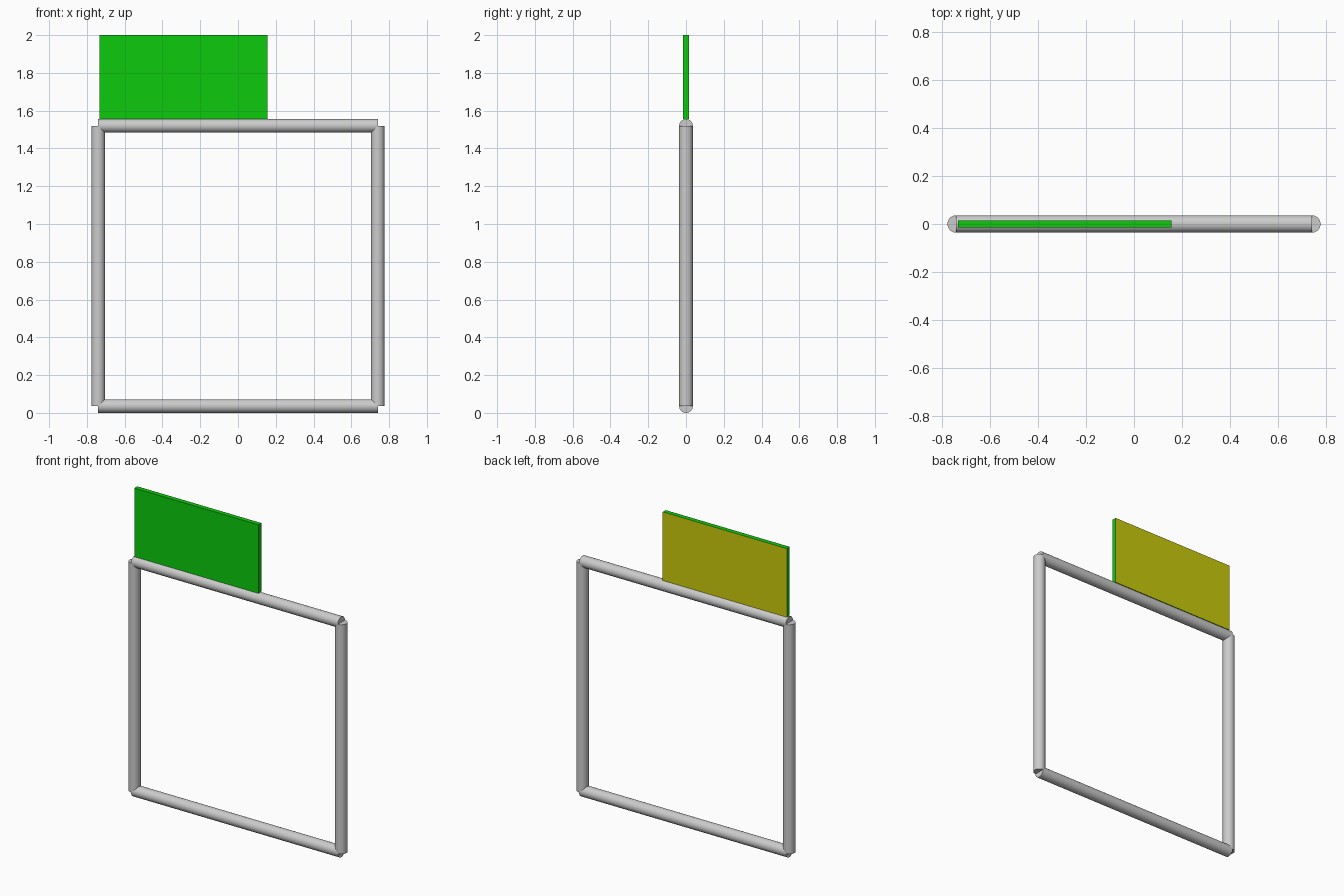
import bpy, math

if "Cube" in bpy.data.objects:
    bpy.data.objects.remove(bpy.data.objects["Cube"])


def material(name, rgb):
    m = bpy.data.materials.new(name)
    m.diffuse_color = (*rgb, 1)
    m.use_nodes = True
    m.node_tree.nodes["Principled BSDF"].inputs["Base Color"].default_value = m.diffuse_color
    return m


GREY = material("pipe grey", (0.6, 0.6, 0.6))
GREEN = material("panel green", (0.004, 0.6, 0.004))
YELLOW = material("panel yellow", (0.6, 0.6, 0.004))

R = 0.036            # pipe radius
HALF = 0.74          # half spacing of the pipes
LOW, HIGH = R, 1.52  # heights of the horizontal pipes


def pipe(name, loc, length, rot=(0, 0, 0)):
    bpy.ops.mesh.primitive_cylinder_add(vertices=32, radius=R, depth=length,
                                        location=loc, rotation=rot)
    o = bpy.context.object
    o.name = name
    o.data.materials.append(GREY)
    bpy.ops.object.shade_smooth_by_angle(angle=math.radians(35))


# square pipe frame
for side, s in (("left", -1), ("right", 1)):
    pipe(side + "_post", (s * HALF, 0, (LOW + HIGH) / 2), HIGH - LOW)
for side, z in (("bottom", LOW), ("top", HIGH)):
    pipe(side + "_rail", (0, 0, z), 2 * HALF, (0, math.pi / 2, 0))

# sign panel on the top rail, green with a yellow back face
x0, x1, z0, z1, thick = -0.732, 0.156, HIGH + R, 2.0, 0.03
bpy.ops.mesh.primitive_cube_add(size=1, location=((x0 + x1) / 2, 0, (z0 + z1) / 2))
panel = bpy.context.object
panel.name = "sign_panel"
panel.scale = (x1 - x0, thick, z1 - z0)
panel.data.materials.append(GREEN)
panel.data.materials.append(YELLOW)
for f in panel.data.polygons:
    f.material_index = 1 if f.normal.y > 0.5 else 0
